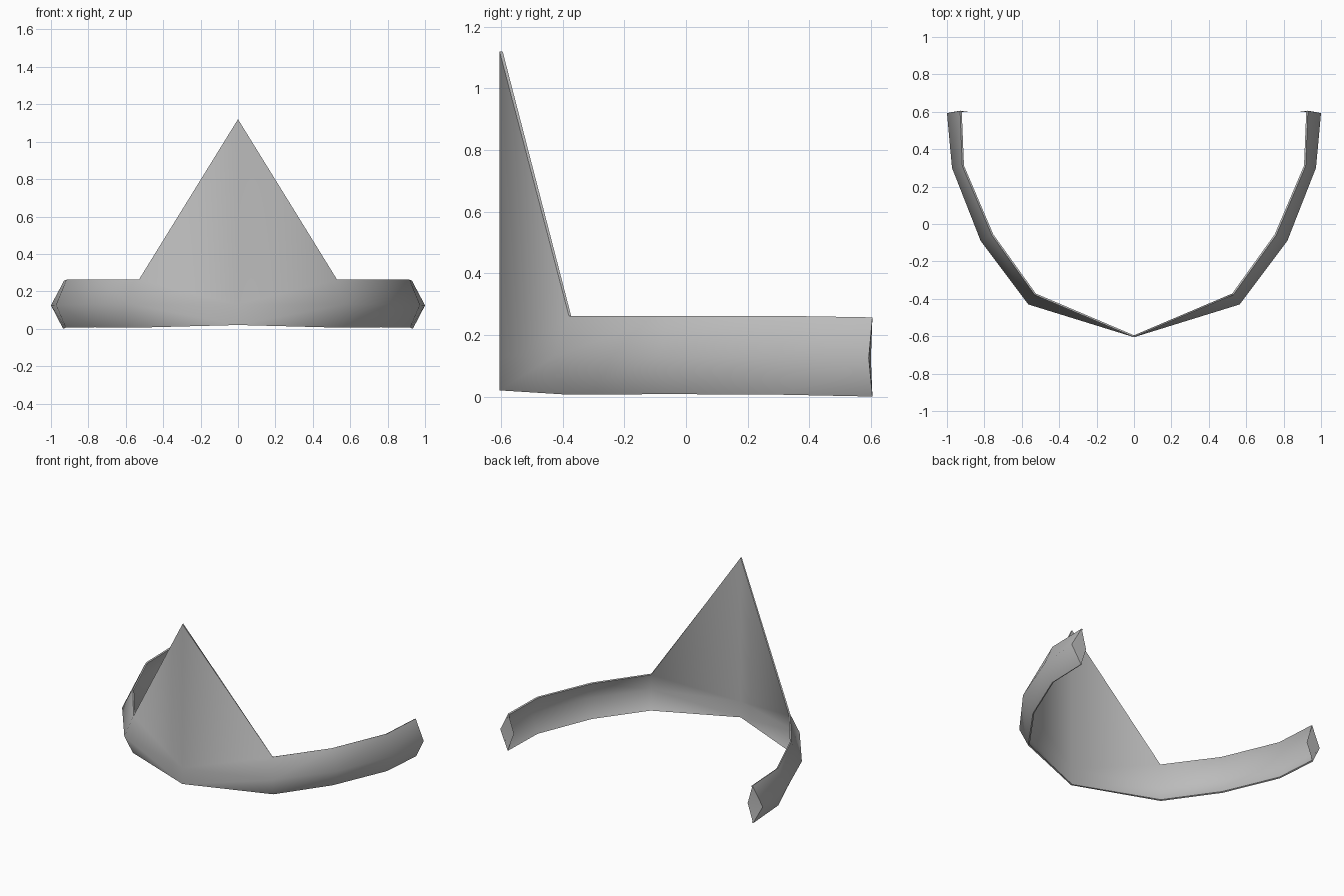
import bpy
import bmesh

cube = bpy.data.objects.get("Cube")
if cube:
    bpy.data.objects.remove(cube, do_unlink=True)

grey = bpy.data.materials.new("plain grey")
grey.use_nodes = True
colour = (0.5, 0.5, 0.5, 1)
grey.diffuse_color = colour
grey.node_tree.nodes["Principled BSDF"].inputs["Base Color"].default_value = colour

# Half of the band, from the front centre to the open end
lower = [(0, -0.605, 0.02), (0.535, -0.38, 0.006), (0.765, -0.06, 0.008), (0.92, 0.31, 0.006), (0.935, 0.605, 0)]
middle = [(0, -0.605, 0.13), (0.565, -0.43, 0.13), (0.82, -0.09, 0.13), (0.973, 0.3, 0.127), (1, 0.593, 0.125)]
upper = [(0, -0.605, 1.12), (0.53, -0.38, 0.262), (0.76, -0.06, 0.262), (0.918, 0.31, 0.262), (0.93, 0.605, 0.257)]


def make_part(name, build, sharp_angle, thickness):
    bm = bmesh.new()
    build(bm)
    mesh = bpy.data.meshes.new(name)
    bm.to_mesh(mesh)
    bm.free()
    mesh.materials.append(grey)
    obj = bpy.data.objects.new(name, mesh)
    bpy.context.collection.objects.link(obj)
    mirror = obj.modifiers.new("mirror", 'MIRROR')
    mirror.use_clip = True
    if thickness:
        shell = obj.modifiers.new("shell", 'SOLIDIFY')
        shell.thickness = thickness
        shell.offset = -1
    bpy.ops.object.select_all(action='DESELECT')
    obj.select_set(True)
    bpy.context.view_layer.objects.active = obj
    for mod in list(obj.modifiers):
        bpy.ops.object.modifier_apply(modifier=mod.name)
    bpy.ops.object.shade_smooth_by_angle(angle=sharp_angle)
    return obj


# Outward-bulging band whose top edge rises to the front peak
def build_band(bm):
    rows = [[bm.verts.new(p) for p in row] for row in (lower, middle, upper)]
    for below, above in zip(rows, rows[1:]):
        for i in range(len(below) - 1):
            a, b, c, d = below[i], below[i + 1], above[i + 1], above[i]
            bm.faces.new((a, b, c))
            bm.faces.new((a, c, d))


# Small folded plates closing the open ends
def build_end_cap(bm):
    low, mid, top = [bm.verts.new(row[-1]) for row in (lower, middle, upper)]
    inner = bm.verts.new((0.89, 0.6, 0.125))
    bm.faces.new((mid, inner, top))
    bm.faces.new((low, inner, mid))


make_part("peaked_band", build_band, 1.1, 0.01)
make_part("end_caps", build_end_cap, 0.3, 0)
